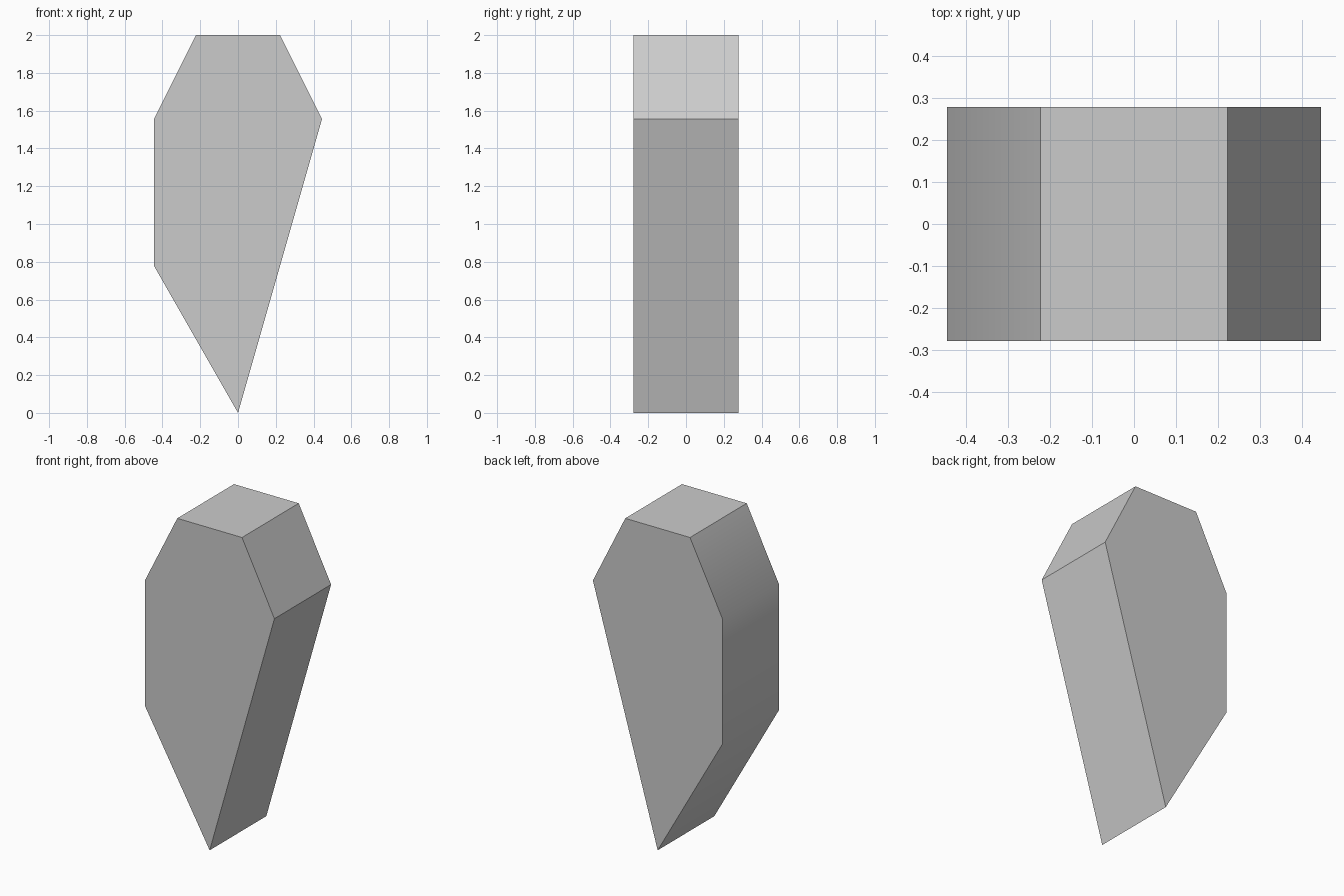
import bpy, bmesh, math

cube = bpy.data.objects.get("Cube")
if cube:
    bpy.data.objects.remove(cube, do_unlink=True)

# Grey material
grey = bpy.data.materials.new("grey")
grey.use_nodes = True
colour = (0.6, 0.6, 0.6, 1)
grey.diffuse_color = colour
grey.node_tree.nodes["Principled BSDF"].inputs["Base Color"].default_value = colour

# Side profile on a nine-unit-high layout, extruded through the depth
UNIT = 2 / 9
DEPTH = 2.5 * UNIT
profile = [(0, 0), (2, 7), (1, 9), (-1, 9), (-2, 7), (-2, 3.5)]

bm = bmesh.new()
front = bm.faces.new([bm.verts.new((x * UNIT, -DEPTH / 2, z * UNIT)) for x, z in profile])
result = bmesh.ops.extrude_face_region(bm, geom=[front], use_keep_orig=True)
back = [v for v in result["geom"] if isinstance(v, bmesh.types.BMVert)]
bmesh.ops.translate(bm, verts=back, vec=(0, DEPTH, 0))
bmesh.ops.recalc_face_normals(bm, faces=bm.faces)

mesh = bpy.data.meshes.new("wedge_block")
bm.to_mesh(mesh)
bm.free()
mesh.materials.append(grey)
block = bpy.data.objects.new("wedge_block", mesh)
bpy.context.collection.objects.link(block)

# Soft bends on the left side, sharp edges elsewhere
bpy.ops.object.select_all(action="DESELECT")
block.select_set(True)
bpy.context.view_layer.objects.active = block
bpy.ops.object.shade_smooth_by_angle(angle=math.radians(35))
